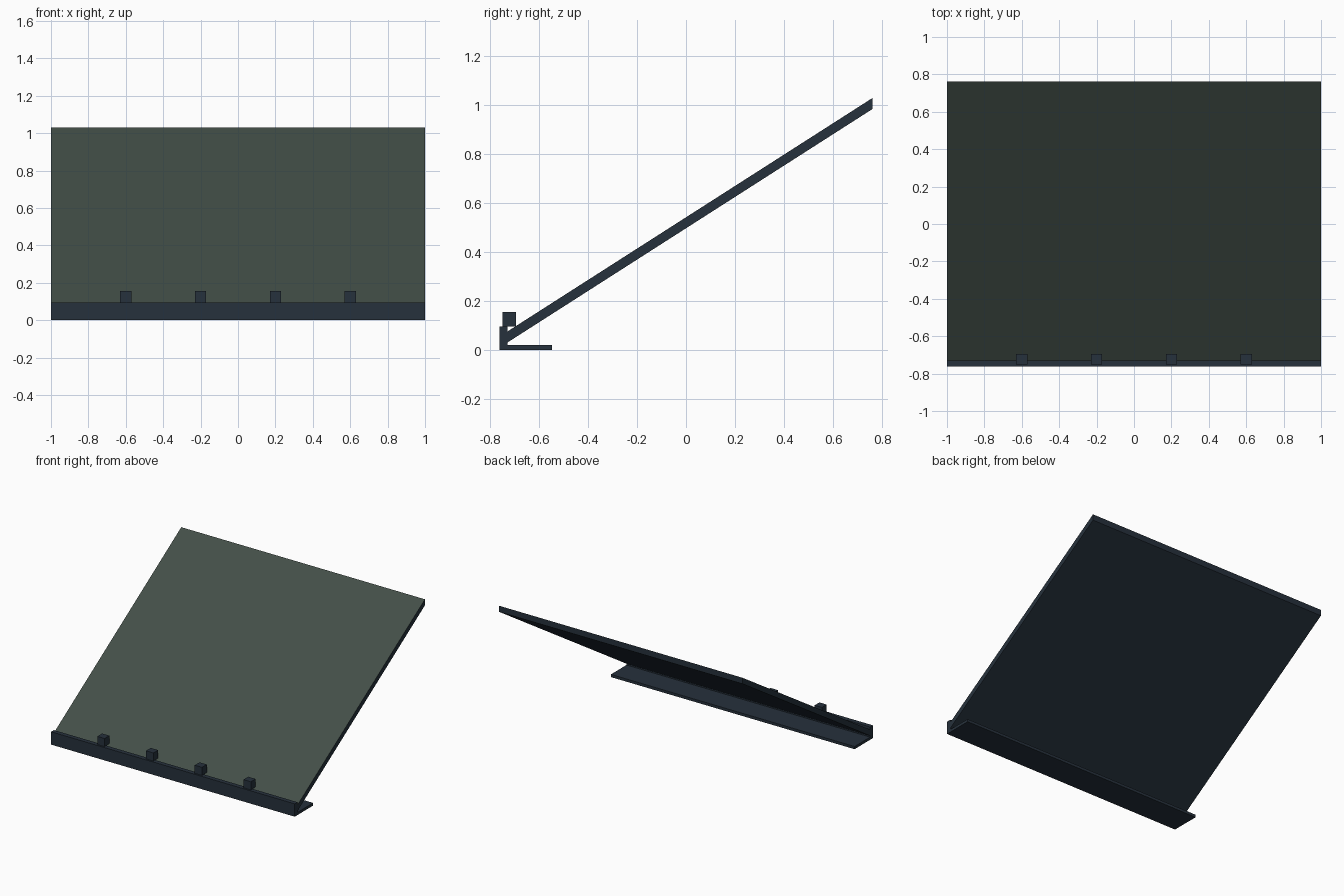
import bpy, bmesh

if "Cube" in bpy.data.objects:
    bpy.data.objects.remove(bpy.data.objects["Cube"])


def material(name, srgb):
    lin = [((c / 255 + 0.055) / 1.055) ** 2.4 for c in srgb]
    m = bpy.data.materials.new(name)
    m.diffuse_color = (*lin, 1)
    m.use_nodes = True
    m.node_tree.nodes["Principled BSDF"].inputs["Base Color"].default_value = m.diffuse_color
    return m


slate = material("dark slate blue", (38, 49, 60))
green = material("grey green", (67, 79, 72))


def extrude_x(name, profile, x0, x1, mats):
    """Extrude a closed (y, z) profile along x."""
    bm = bmesh.new()
    face = bm.faces.new([bm.verts.new((x0, y, z)) for y, z in profile])
    new = bmesh.ops.extrude_face_region(bm, geom=[face])["geom"]
    bmesh.ops.translate(bm, vec=(x1 - x0, 0, 0),
                        verts=[v for v in new if isinstance(v, bmesh.types.BMVert)])
    bmesh.ops.recalc_face_normals(bm, faces=bm.faces)
    me = bpy.data.meshes.new(name)
    bm.to_mesh(me)
    bm.free()
    for m in mats:
        me.materials.append(m)
    ob = bpy.data.objects.new(name, me)
    bpy.context.collection.objects.link(ob)
    return ob


# Sloping board with vertical end cuts; only the upper face is green
board = extrude_x("sloping_board",
                  [(-0.73, 0.03), (0.763, 0.985), (0.763, 1.03), (-0.73, 0.075)],
                  -1, 1, [slate, green])
for p in board.data.polygons:
    p.material_index = 1 if p.normal.z > 0.5 else 0

# L-shaped front rail: upright lip and flat foot
extrude_x("front_rail",
          [(-0.763, 0), (-0.548, 0), (-0.548, 0.02), (-0.73, 0.02),
           (-0.73, 0.095), (-0.763, 0.095)], -1, 1, [slate])

# Four small stop blocks along the rail
for i, x in enumerate((-0.6, -0.2, 0.2, 0.6)):
    extrude_x(f"stop_block_{i + 1}",
              [(-0.75, 0.095), (-0.694, 0.095), (-0.694, 0.155), (-0.75, 0.155)],
              x - 0.03, x + 0.03, [slate])
